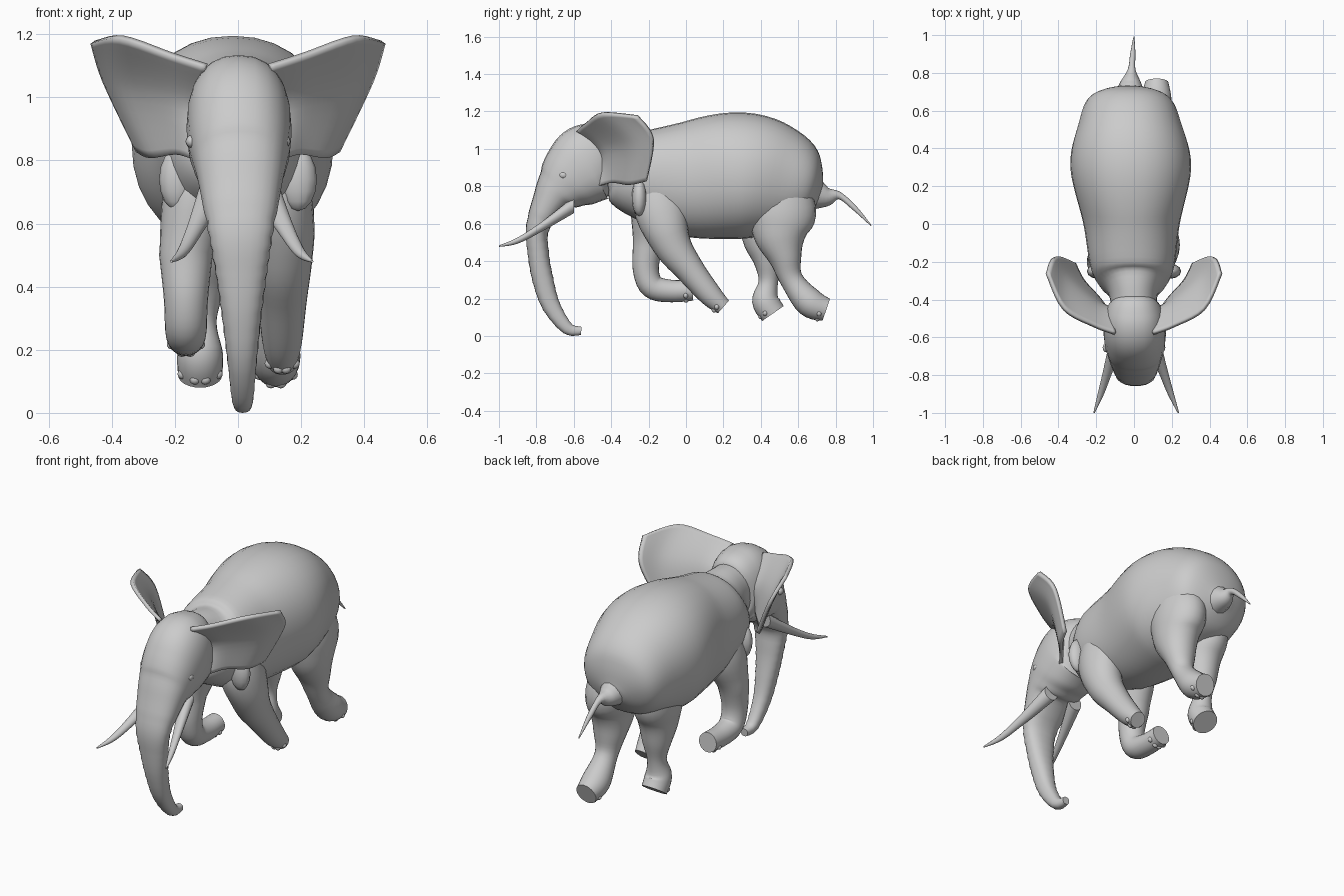
import bpy, bmesh, math
from mathutils import Vector

if "Cube" in bpy.data.objects:
    bpy.data.objects.remove(bpy.data.objects["Cube"])


def smooth(pts, n):
    """Catmull-Rom interpolation through tuples of any length."""
    out = []
    for i in range(len(pts) - 1):
        quad = (pts[max(i - 1, 0)], pts[i], pts[i + 1], pts[min(i + 2, len(pts) - 1)])
        for k in range(n):
            t = k / n
            out.append([(2 * b + (c - a) * t + (2 * a - 5 * b + 4 * c - d) * t * t
                         + (3 * b - a - 3 * c + d) * t ** 3) / 2 for a, b, c, d in zip(*quad)])
    return out + [list(pts[-1])]


def finish(name, bm, thickness=0):
    bmesh.ops.recalc_face_normals(bm, faces=bm.faces)
    me = bpy.data.meshes.new(name)
    bm.to_mesh(me)
    bm.free()
    ob = bpy.data.objects.new(name, me)
    bpy.context.collection.objects.link(ob)
    if thickness:
        m = ob.modifiers.new("thickness", 'SOLIDIFY')
        m.thickness = thickness
        m.offset = 0
    bpy.ops.object.select_all(action='DESELECT')
    ob.select_set(True)
    bpy.context.view_layer.objects.active = ob
    bpy.ops.object.shade_smooth_by_angle(angle=math.radians(50))


def skin(name, rows, closed=True, thickness=0):
    """Skin a list of point rows; closed rows become a capped tube."""
    bm = bmesh.new()
    vs = [[bm.verts.new(p) for p in r] for r in rows]
    n = len(rows[0])
    for r, s in zip(vs, vs[1:]):
        for j in range(n if closed else n - 1):
            k = (j + 1) % n
            bm.faces.new((r[j], r[k], s[k], s[j]))
    if closed:
        bm.faces.new(vs[0])
        bm.faces.new(vs[-1])
    finish(name, bm, thickness)


def tube(name, path, x0=0, x1=0, n=5, sides=24, e=1.0, ridged=2.0, ease=1.0):
    """Tube along (y, z, radius[, half width]); x drifts from x0 to x1.
    Returns the rings. Beyond the fraction 'ridged' every other ring is pinched."""
    pts = [p if len(p) > 3 else (*p, min(p[2], .055 + .4 * p[2])) for p in path]
    pts = smooth(pts, n)
    rows = []
    for i, (y, z, r, w) in enumerate(pts):
        a, b = pts[max(i - 1, 0)], pts[min(i + 1, len(pts) - 1)]
        d = Vector((0, b[0] - a[0], b[1] - a[1])).normalized()
        side = Vector((1, 0, 0))
        up = side.cross(d)
        f = i / (len(pts) - 1)
        pinch = 0.96 if f > ridged and i % 2 else 1
        row = []
        for j in range(sides):
            c, s = (math.copysign(abs(q) ** e, q) for q in
                    (math.cos(math.tau * j / sides), math.sin(math.tau * j / sides)))
            x = x0 + (x1 - x0) * min(1, f * ease)
            row.append(Vector((x, y, z)) + pinch * (up * r * c + side * w * s))
        rows.append(row)
    skin(name, rows)
    return rows


def ball(name, loc, size):
    bm = bmesh.new()
    bmesh.ops.create_uvsphere(bm, u_segments=12, v_segments=8, radius=1)
    for v in bm.verts:
        v.co = [c + a * b for c, a, b in zip(loc, v.co, size)]
    finish(name, bm)


def leg(name, path, x0, x1):
    """Leg with a flat sole and toenails around the leading side of the foot."""
    foot = tube(name, path, x0, x1, ease=3)[-3]
    mid = sum(foot, Vector()) / len(foot)
    for k, j in enumerate((8, 11, 13, 16)):
        ball(f"{name}_toenail_{k + 1}", foot[j].lerp(mid, .12), (.017, .014, .016))


# Body, neck to rump
tube("body", [(-.45, .93, .15, .12), (-.36, .91, .175, .135), (-.25, .87, .235, .215),
              (0, .84, .31, .255), (.30, .857, .338, .32), (.52, .82, .29, .275),
              (.66, .77, .18, .21), (.72, .75, .05, .06)], 0, -.03, n=6, sides=32, e=.93)

# Head running down into the ridged trunk
tube("head_and_trunk", [
    (-.39, .945, .13, .10), (-.44, .945, .185, .145), (-.52, .92, .215, .165),
    (-.605, .855, .19, .163), (-.665, .80, .15, .15), (-.72, .735, .10, .134),
    (-.793, .58, .064, .106), (-.79, .445, .058, .083), (-.765, .30, .057, .063),
    (-.72, .16, .049, .047), (-.635, .042, .034, .034), (-.56, .027, .022, .022)],
    0, .016, n=6, e=.87, ridged=.5)

# Tail
tube("tail", [(.66, .765, .10), (.75, .745, .055), (.82, .75, .02),
              (.90, .685, .014), (.99, .59, .003)], -.025, 0, sides=12)

# Four galloping legs
leg("front_leg_right", [(-.14, .90, .08), (-.14, .70, .14), (-.08, .50, .105),
                        (.02, .355, .078), (.13, .22, .062), (.20, .155, .045)], .09, .14)
leg("front_leg_left", [(-.14, .90, .08), (-.16, .70, .135), (-.20, .50, .085), (-.215, .36, .07),
                       (-.18, .265, .066), (-.08, .24, .06), (.035, .245, .056)], -.09, -.165)
leg("hind_leg_right", [(.48, .90, .11), (.51, .68, .185), (.505, .54, .145), (.53, .42, .09),
                       (.565, .30, .062), (.66, .18, .078), (.75, .14, .062)], .10, .12)
leg("hind_leg_left", [(.44, .90, .11), (.435, .66, .165), (.425, .52, .125), (.44, .40, .08),
                      (.44, .29, .052), (.425, .19, .072), (.465, .12, .07)], -.13, -.12)

# Cupped ear columns from root to rim: top, middle, bottom
EAR = [[(.10, -.58, 1.10), (.13, -.45, .97), (.13, -.47, .80)],
       [(.21, -.54, 1.135), (.21, -.42, 1.0), (.19, -.39, .82)],
       [(.37, -.45, 1.19), (.36, -.29, 1.03), (.27, -.30, .81)],
       [(.46, -.26, 1.175), (.42, -.175, 1.05), (.315, -.21, .83)]]
# Tusk centre line: x, y, z, radius
TUSK = [(.09, -.60, .70, .045), (.15, -.77, .585, .027), (.195, -.90, .51, .017), (.235, -1.0, .48, .004)]

for s, side in ((1, "right"), (-1, "left")):
    cols = [smooth(c, 6) for c in EAR]
    rows = [smooth(r, 5) for r in zip(*cols)]
    skin(f"ear_{side}", [[(s * x, y, z) for x, y, z in r] for r in rows], False, .02)
    k = 1 if s > 0 else .9  # the left tusk splays less
    skin(f"tusk_{side}", [[(s * k * x + r * math.cos(t), y, z + r * math.sin(t))
                           for t in (math.tau * j / 14 for j in range(14))]
                          for x, y, z, r in smooth(TUSK, 5)])
    ball(f"eye_{side}", (s * .148, -.655, .86), (.018, .024, .02))
    # Loose skin behind the ear
    ball(f"shoulder_fold_{side}", (s * .19, -.25, .74), (.06, .04, .10))
